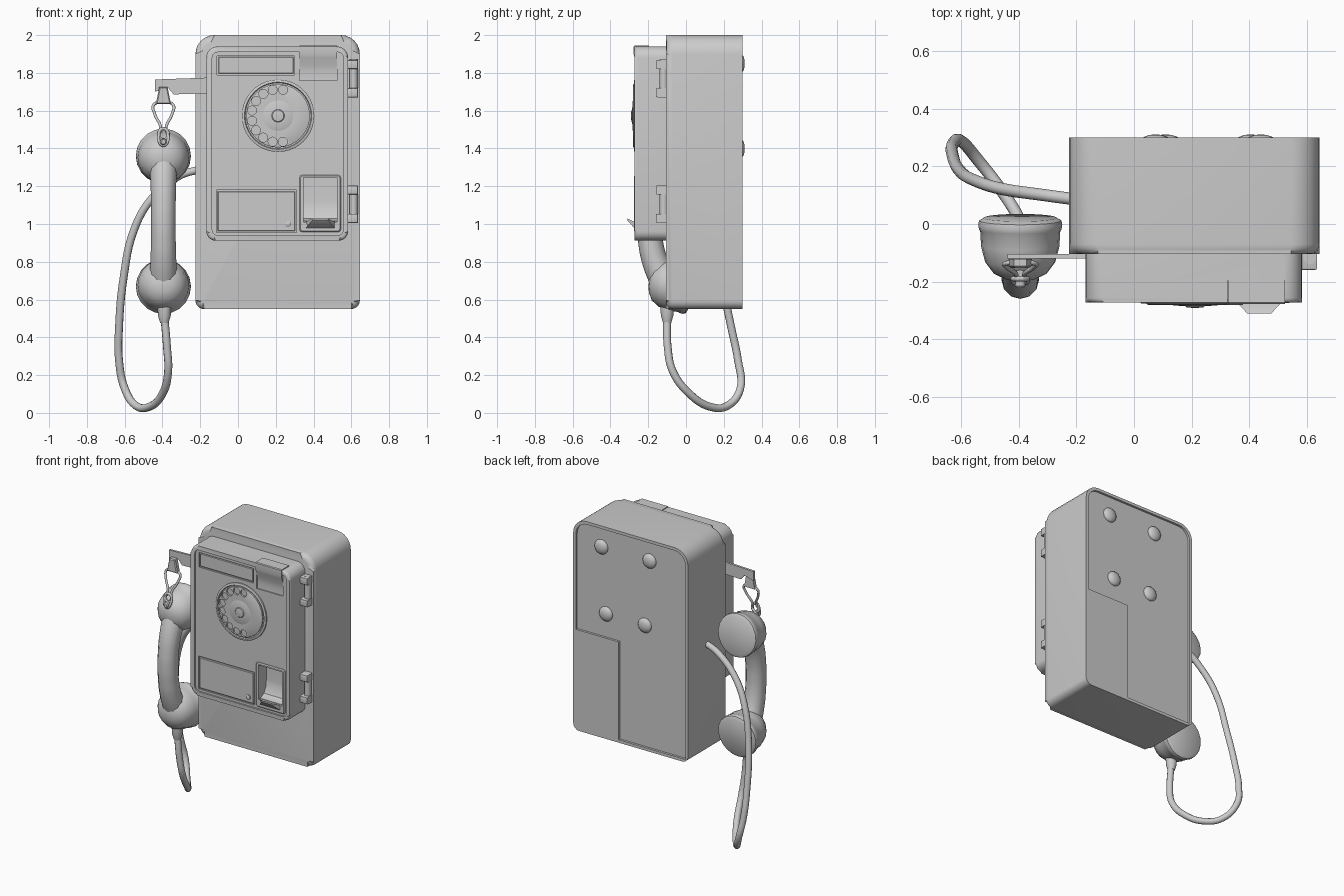
import bpy, bmesh
from math import sin, cos, pi, radians
from mathutils import Matrix, Vector

if "Cube" in bpy.data.objects:
    bpy.data.objects.remove(bpy.data.objects["Cube"])


def finish(name, bm, angle=35):
    bmesh.ops.recalc_face_normals(bm, faces=bm.faces[:])
    me = bpy.data.meshes.new(name)
    bm.to_mesh(me)
    bm.free()
    ob = bpy.data.objects.new(name, me)
    bpy.context.collection.objects.link(ob)
    smooth(ob, angle)
    return ob


def select(ob):
    bpy.ops.object.select_all(action='DESELECT')
    ob.select_set(True)
    bpy.context.view_layer.objects.active = ob


def smooth(ob, angle=35):
    select(ob)
    bpy.ops.object.shade_smooth_by_angle(angle=radians(angle))


def rrect(x0, x1, z0, z1, rt=0, rb=0, n=6):
    """Rounded rectangle outline with separate top and bottom radii."""
    pts = []
    for cx, cz, r, a in ((x1 - rt, z1 - rt, rt, 0), (x0 + rt, z1 - rt, rt, 90),
                         (x0 + rb, z0 + rb, rb, 180), (x1 - rb, z0 + rb, rb, 270)):
        for i in range(n + 1 if r else 1):
            t = radians(a + 90 * i / n)
            pts.append((cx + r * cos(t), cz + r * sin(t)))
    return pts


def prism(name, pts, y0, y1, bev=0, seg=3):
    """Outline in x-z from front y0 to back y1, front edges optionally rounded."""
    bm = bmesh.new()
    f = [bm.verts.new((x, y0, z)) for x, z in pts]
    b = [bm.verts.new((x, y1, z)) for x, z in pts]
    front = bm.faces.new(f)
    bm.faces.new(b[::-1])
    for i in range(len(f)):
        j = (i + 1) % len(f)
        bm.faces.new((f[j], f[i], b[i], b[j]))
    if bev:
        bmesh.ops.bevel(bm, geom=list(front.edges), offset=bev, segments=seg,
                        profile=0.5, affect='EDGES')
    return finish(name, bm)


def side_prism(name, pts, x0, x1):
    """Outline in y-z extruded along x."""
    ob = prism(name, pts, -x1, -x0)
    ob.data.transform(Matrix.Rotation(pi / 2, 4, 'Z'))
    return ob


def lathe(name, prof, mat, n=32, angle=35):
    """Profile of (radius, height) turned about local z, placed by a matrix."""
    bm = bmesh.new()
    rings = [[bm.verts.new((r * cos(2 * pi * i / n), r * sin(2 * pi * i / n), h))
              for i in range(n)] for r, h in prof]
    for a, b in zip(rings, rings[1:]):
        for i in range(n):
            bm.faces.new((a[i], a[(i + 1) % n], b[(i + 1) % n], b[i]))
    bm.faces.new(rings[0][::-1])
    bm.faces.new(rings[-1])
    bm.transform(mat)
    return finish(name, bm, angle)


def facing(x, y, z, tilt=0):
    """Places local z along -y."""
    return Matrix.Translation((x, y, z)) @ Matrix.Rotation(pi / 2 + radians(tilt), 4, 'X')


def tube(name, pts, r, cyclic=False, radii=None, res=4):
    cu = bpy.data.curves.new(name, 'CURVE')
    cu.dimensions = '3D'
    cu.bevel_depth, cu.bevel_resolution, cu.resolution_u = r, res, 6
    cu.use_fill_caps = True
    sp = cu.splines.new('BEZIER')
    sp.bezier_points.add(len(pts) - 1)
    sp.use_cyclic_u = cyclic
    for i, (bp, p) in enumerate(zip(sp.bezier_points, pts)):
        bp.co = p
        bp.handle_left_type = bp.handle_right_type = 'AUTO'
        bp.radius = radii[i] if radii else 1
    ob = bpy.data.objects.new(name, cu)
    bpy.context.collection.objects.link(ob)
    select(ob)
    bpy.ops.object.convert(target='MESH')
    ob = bpy.context.object
    smooth(ob, 60)
    return ob


def cut(ob, cutter):
    m = ob.modifiers.new('cut', 'BOOLEAN')
    m.operation, m.solver, m.object = 'DIFFERENCE', 'EXACT', cutter
    cutter.hide_render = True
    select(ob)
    bpy.ops.object.modifier_apply(modifier=m.name)
    bpy.data.objects.remove(cutter)
    smooth(ob)


# housing with a shallow recess in the back beside a flush panel
body = prism('housing', rrect(-0.225, 0.645, 0.55, 2.0, 0.1, 0.045), -0.105, 0.30, 0.035, 4)
top = rrect(-0.205, 0.625, 0.57, 1.98, 0.085)
cut(body, prism('back_cutter', top[:-2] + [(-0.205, 0.57), (0.30, 0.57), (0.30, 1.24), (0.625, 1.24)],
                0.285, 0.4))
for i, (x, z) in enumerate(((0.075, 1.85), (0.44, 1.85), (0.11, 1.40), (0.405, 1.40))):
    lathe(f'mounting_bolt_{i}', [(0.05, 0), (0.05, 0.012), (0.042, 0.022), (0.022, 0.029), (0.004, 0.031)],
          Matrix.Translation((x, 0.28, z)) @ Matrix.Rotation(-pi / 2, 4, 'X'), 12, 60)

# front door with rim, plates and openings
door = prism('front_door', rrect(-0.168, 0.583, 0.912, 1.94, 0.06, 0.05), -0.273, -0.10, 0.016)
cut(door, prism('face_cutter', rrect(-0.137, 0.558, 0.94, 1.91, 0.03, 0.03, 3), -0.4, -0.263))
cut(door, prism('name_cutter', rrect(-0.11, 0.30, 1.79, 1.89), -0.4, -0.253))
cut(door, prism('plate_cutter', rrect(-0.115, 0.31, 0.955, 1.18), -0.4, -0.255))
cut(door, prism('slot_cutter', rrect(0.325, 0.525, 1.76, 2.0), -0.4, -0.197))
bowl = [(-0.4, 1.01), (-0.25, 1.015), (-0.215, 1.03), (-0.195, 1.07), (-0.19, 1.12), (-0.19, 1.245), (-0.4, 1.245)]
cut(door, side_prism('bowl_cutter', bowl, 0.348, 0.525))
lower = prism('lower_plate', rrect(-0.108, 0.303, 0.962, 1.173), -0.264, -0.25, 0.004, 1)
lathe('plate_lock', [(0.016, 0), (0.016, 0.012), (0.01, 0.016)], facing(0.265, -0.26, 1.0), 12)
prism('name_plate', rrect(-0.104, 0.294, 1.796, 1.884), -0.260, -0.25, 0.003, 1)

# coin slot block with scooped front
side_prism('coin_slot_block', [(-0.195, 1.76), (-0.255, 1.76), (-0.252, 1.80), (-0.258, 1.84), (-0.272, 1.88),
                               (-0.277, 1.90), (-0.277, 1.94), (-0.272, 1.945), (-0.195, 1.945)], 0.326, 0.524)

# coin return frame and lip
frame = prism('coin_return_frame', rrect(0.325, 0.545, 0.957, 1.26, 0.015, 0.015, 2), -0.275, -0.255, 0.006, 1)
cut(frame, prism('frame_cutter', rrect(0.348, 0.525, 1.01, 1.245), -0.4, -0.1))
lip = side_prism('coin_return_lip', [(-0.26, 0.975), (-0.275, 0.98), (-0.311, 1.02), (-0.311, 1.03),
                                     (-0.275, 1.012), (-0.26, 1.012)], 0.36, 0.51)
for v in lip.data.vertices:
    if v.co.y < -0.3:
        v.co.x = 0.435 + (v.co.x - 0.435) * 0.55

# rotary dial
DX, DZ = 0.212, 1.573
lathe('dial_base', [(0.192, 0), (0.192, 0.012), (0.186, 0.016), (0.178, 0.016), (0.174, 0.008)],
      facing(DX, -0.26, DZ), 40)
wheel = lathe('dial_wheel', [(0.168, 0), (0.168, 0.016), (0.163, 0.019), (0.09, 0.019)],
              facing(DX, -0.262, DZ), 40)
bm = bmesh.new()
for i in range(10):
    a = radians(79 + i * 22.4)
    bmesh.ops.create_cone(bm, cap_ends=True, segments=14, radius1=0.024, radius2=0.024, depth=0.06,
                          matrix=facing(DX + 0.14 * cos(a), -0.30, DZ + 0.14 * sin(a)))
cut(wheel, finish('finger_holes_cutter', bm))
lathe('dial_hub', [(0.085, 0), (0.075, 0.004), (0.034, 0.006), (0.03, 0.01), (0.012, 0.012)],
      facing(DX, -0.279, DZ), 24)

# hinges: two lugs and a pin each
for n, z in (('upper', 1.77), ('lower', 1.105)):
    for k, s in (('top', 1), ('bottom', -1)):
        zc = z + s * 0.075
        prism(f'{n}_hinge_{k}_lug', rrect(0.575, 0.636, zc - 0.024, zc + 0.024), -0.16, -0.095, 0.008, 2)
    lathe(f'{n}_hinge_pin', [(0.022, -0.10), (0.022, 0.10)], Matrix.Translation((0.612, -0.118, z)), 12)

# cradle arm and clip
HX = -0.395
prism('cradle_arm', [(-0.44, 1.765), (-0.16, 1.775), (-0.16, 1.692), (-0.34, 1.686), (-0.37, 1.72), (-0.44, 1.70)],
      -0.12, -0.105)
prism('cradle_clip', [(HX - 0.022, 1.725), (HX + 0.022, 1.725), (HX + 0.04, 1.635), (HX - 0.04, 1.635)],
      -0.152, -0.122, 0.006, 1)

# hanging wire loop and ring
half = [(0.052, -0.137, 1.63), (0.047, -0.15, 1.585), (0.014, -0.175, 1.51), (0.026, -0.20, 1.45)]
loop = [(HX + x, y, z) for x, y, z in half] + [(HX, -0.207, 1.415)]
loop += [(HX - x, y, z) for x, y, z in half[::-1]] + [(HX, -0.135, 1.645)]
tube('wire_loop', loop, 0.008, True, res=2)
lathe('loop_stud', [(0.018, 0), (0.018, 0.08), (0.012, 0.088)], facing(HX, -0.135, 1.435), 12)
tube('stud_ring', [(HX + 0.025 * cos(i * pi / 4), -0.19, 1.475 + 0.03 * sin(i * pi / 4)) for i in range(8)],
     0.009, True, res=2)

# handset: two cups, grip and cord collar
cup = [(0.125, 0), (0.143, 0.01), (0.146, 0.025), (0.143, 0.042), (0.139, 0.048), (0.136, 0.10),
       (0.122, 0.155), (0.092, 0.195), (0.05, 0.215), (0.01, 0.22)]
for n, z, t in (('ear', 1.362, 6), ('mouth', 0.667, -6)):
    lathe(f'handset_{n}_cup', cup, facing(HX, 0.022, z, t), 20, 40)
arc = [(-0.09, 0.37, 0.06), (-0.125, 0.30, 0.074), (-0.168, 0.20, 0.068), (-0.19, 0.09, 0.065)]
path = arc + [(-0.195, 0, 0.065)] + [(y, -d, r) for y, d, r in arc[::-1]]
tube('handset_grip', [(HX, y, 1.0145 + d) for y, d, r in path], 1, radii=[p[2] for p in path], res=4)
lathe('cord_collar', [(0.022, 0.475), (0.034, 0.515), (0.036, 0.56)], Matrix.Translation((HX + 0.005, -0.1, 0)), 14)

# hanging cord
tube('cord', [(-0.20, 0.085, 1.29), (-0.31, 0.10, 1.255), (-0.46, 0.122, 1.13), (-0.55, 0.15, 0.97),
              (-0.605, 0.185, 0.72), (-0.63, 0.24, 0.45), (-0.63, 0.275, 0.28), (-0.60, 0.288, 0.13),
              (-0.54, 0.22, 0.038), (-0.47, 0.13, 0.032), (-0.40, 0.02, 0.10), (-0.37, -0.07, 0.22),
              (-0.376, -0.097, 0.35), (-0.39, -0.1, 0.51)], 0.021, res=3)
